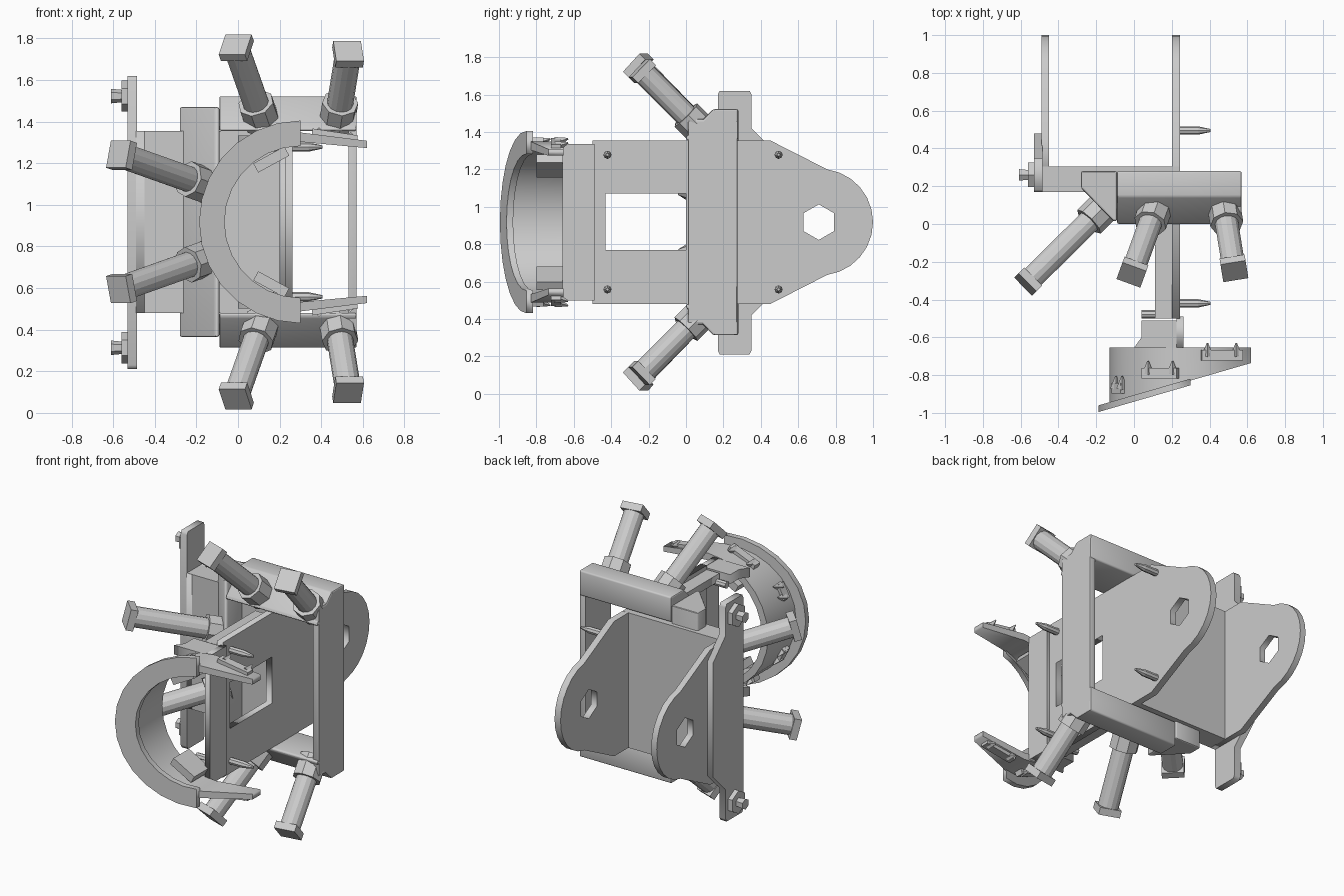
import bpy, math
from mathutils import Vector, Matrix

if "Cube" in bpy.data.objects:
    bpy.data.objects.remove(bpy.data.objects["Cube"])

ZC = 0.918  # height of the horizontal symmetry plane
AXES = {'x': Matrix(((0, 0, 1), (1, 0, 0), (0, 1, 0))),
        'y': Matrix(((1, 0, 0), (0, 0, -1), (0, 1, 0))),
        'z': Matrix.Identity(3)}


def plate(name, loops, axis, a, b, bevel=0):
    """Filled 2D outline (extra loops are holes) extruded along an axis from a to b."""
    cu = bpy.data.curves.new(name, 'CURVE')
    cu.dimensions, cu.fill_mode, cu.extrude = '2D', 'BOTH', abs(b - a) / 2
    for pts in loops:
        s = cu.splines.new('POLY')
        s.points.add(len(pts) - 1)
        s.use_cyclic_u = True
        for p, q in zip(s.points, pts):
            p.co = (q[0], q[1], 0, 1)
    tmp = bpy.data.objects.new(name + "_tmp", cu)
    bpy.context.collection.objects.link(tmp)
    dg = bpy.context.evaluated_depsgraph_get()
    me = bpy.data.meshes.new_from_object(tmp.evaluated_get(dg))
    bpy.data.objects.remove(tmp)
    off = Vector([(a + b) / 2 if c == axis else 0 for c in 'xyz'])
    for v in me.vertices:
        v.co = AXES[axis] @ v.co + off
    ob = bpy.data.objects.new(name, me)
    bpy.context.collection.objects.link(ob)
    if bevel:
        w = ob.modifiers.new("weld", 'WELD')
        w.merge_threshold = 0.0005
        m = ob.modifiers.new("bevel", 'BEVEL')
        m.width, m.segments, m.limit_method = bevel, 2, 'ANGLE'
    return ob


def rect(x0, x1, y0, y1):
    return [(x0, y0), (x1, y0), (x1, y1), (x0, y1)]


def arc(cx, cy, r, a0, a1, n):
    return [(cx + r * math.cos(math.radians(a0 + (a1 - a0) * i / n)),
             cy + r * math.sin(math.radians(a0 + (a1 - a0) * i / n))) for i in range(n + 1)]


def rod(name, p, q, r, n, r2=None):
    """Prism or cone from p to q."""
    p, q = Vector(p), Vector(q)
    bpy.ops.mesh.primitive_cone_add(vertices=n, radius1=r, radius2=r if r2 is None else r2,
                                    depth=(q - p).length, location=(p + q) / 2,
                                    rotation=(q - p).to_track_quat('Z', 'Y').to_euler())
    ob = bpy.context.object
    ob.name = name
    return ob


def box(name, c, size, roty=0):
    bpy.ops.mesh.primitive_cube_add(size=1, location=c, rotation=(0, roty, 0))
    ob = bpy.context.object
    ob.name, ob.scale = name, size


def flip(p):
    return (p[0], p[1], 2 * ZC - p[2])


# U bracket: right side plate with window, left side plate, thick base
hole = arc(0.71, ZC, 0.095, 90, 390, 5)
lug = arc(0.715, ZC, 0.285, -82, 82, 12)
plate("right_side_plate", [[(-0.5, 0.48), (0.45, 0.48)] + lug + [(0.45, 1.355), (-0.5, 1.355)],
                           rect(-0.43, 0.0, 0.77, 1.07), hole], 'x', 0.2, 0.243)
plate("left_side_plate", [[(0.17, 0.48), (0.45, 0.48)] + lug + [(0.45, 1.355), (0.17, 1.355)],
                          hole], 'x', -0.49, -0.45)
box("bracket_base", (-0.125, 0.238, ZC), (0.73, 0.135, 0.875))
# upright strip on the left with hex bolts
plate("left_strip", [[(0.18, 0.21), (0.34, 0.21), (0.35, 0.23), (0.35, 0.42), (0.48, 0.55),
                      (0.48, 1.29), (0.35, 1.42), (0.35, 1.6), (0.34, 1.62), (0.18, 1.62),
                      (0.17, 1.6), (0.17, 0.23)]], 'x', -0.53, -0.485)

# Sensor frame: slanted top, bottom and left bars plus a thin right post
prof = [(0.0, 1.355), (0.0, 1.375), (0.145, 1.522), (0.28, 1.522), (0.28, 1.36)]
plate("frame_top_bar", [prof], 'x', -0.09, 0.57, 0.018)
plate("frame_bottom_bar", [[(y, 2 * ZC - z) for y, z in prof][::-1]], 'x', -0.09, 0.57, 0.018)
plate("frame_left_bar", [[(-0.28, 0.28), (-0.28, 0.19), (-0.11, 0.015), (-0.09, 0.015),
                          (-0.09, 0.28)]], 'z', 0.365, 1.47, 0.015)
plate("frame_right_post", [rect(0.01, 0.275, 0.37, 1.47)], 'x', 0.53, 0.57, 0.012)

# Six sensor tubes: collar, barrel and square end cap
for base, tip in [((0.11, 0.07, 1.42), (-0.01, -0.26, 1.76)),
                  ((0.48, 0.07, 1.42), (0.53, -0.24, 1.73)),
                  ((-0.17, 0.08, 1.10), (-0.565, -0.31, 1.24))]:
    for f in (tuple, flip):
        p, q = Vector(f(base)), Vector(f(tip))
        d = (q - p).normalized()
        rod("tube_collar", p - d * 0.04, p + d * 0.1, 0.088, 8)
        rod("tube_barrel", p, q, 0.063, 14)
        cap = rod("tube_end_cap", q - d * 0.03, q + d * 0.015, 0.095, 4)
        cap.rotation_euler = (cap.rotation_euler.to_matrix()
                              @ Matrix.Rotation(math.pi / 4, 3, 'Z')).to_euler()


# Half-ring with a front face slanted in plan
def slant(ob, limit, shift):
    for v in ob.data.vertices:
        if v.co.y < limit:
            v.co.y = shift + v.co.y + 0.29 * (v.co.x + 0.17)


flange = plate("ring_flange", [arc(0.3, ZC, 0.487, 90, 270, 14)
                               + arc(0.3, ZC, 0.365, 270, 90, 14)], 'y', -0.99, -0.955)
slant(flange, 0, 0)
wall = plate("ring_wall", [arc(0.3, ZC, 0.43, 90, 270, 14) + [(0.62, ZC - 0.39), (0.62, ZC - 0.355)]
                           + arc(0.3, ZC, 0.385, 270, 90, 14)
                           + [(0.62, ZC + 0.355), (0.62, ZC + 0.39)]], 'y', -0.965, -0.655)
slant(wall, -0.8, 0)

# Ring mount: side web with two gusset tabs
plate("ring_mount_web", [rect(-0.66, -0.49, 0.5, 1.335)], 'x', 0.225, 0.262)
for s in (1, -1):
    z = ZC + s * 0.385
    plate("ring_mount_tab", [[(0.0, -0.655), (0.04, -0.6), (0.04, -0.51), (0.26, -0.51),
                              (0.26, -0.655)]], 'z', z - 0.03, z + 0.03)
    plate("window_flange", [rect(0.11, 0.21, -0.5, 0.02)], 'z', z - 0.025, z + 0.025)
    box("ring_inner_clip", (0.16, -0.72, ZC + s * 0.3), (0.17, 0.16, 0.05), -s * 0.5)
    # Clips around the ring, each with a pair of pointed pins
    for ang, y, w in ((62, -0.79, 0.22), (112, -0.79, 0.2), (152, -0.87, 0.1)):
        if ang == 62:
            c, tilt = Vector((0.465, -0.695, ZC + s * 0.415)), s * 0.15
        else:
            a = math.radians(ang)
            c = Vector((0.3 + 0.43 * math.cos(a), y, ZC + s * 0.43 * math.sin(a)))
            tilt = s * (math.pi / 2 - a)
            tilt = -s * (a - math.pi / 2)
        box("ring_clip", c, (w, 0.055, 0.035), tilt)
        along = Vector((math.cos(tilt), 0, -math.sin(tilt)))
        for k in (-0.35, 0.35):
            b = c + along * w * k
            rod("clip_pin", b, b + Vector((0, 0.065, s * 0.02)), 0.03, 4, 0.004)
    # Pegs through the side plate and strip bolts
    for y in (-0.42, 0.495):
        rod("plate_peg", (0.2, y, ZC + s * 0.36), (0.34, y, ZC + s * 0.36), 0.022, 8)
        rod("peg_point", (0.34, y, ZC + s * 0.36), (0.405, y, ZC + s * 0.36), 0.022, 8, 0.008)
    rod("inner_peg", (0.04, -0.478, ZC + s * 0.36), (0.2, -0.478, ZC + s * 0.36), 0.022, 8)
    zb = ZC + s * 0.605
    rod("strip_bolt", (-0.53, 0.26, zb), (-0.56, 0.26, zb), 0.075, 6)
    rod("strip_bolt_head", (-0.56, 0.26, zb), (-0.61, 0.26, zb), 0.03, 6, 0.035)
